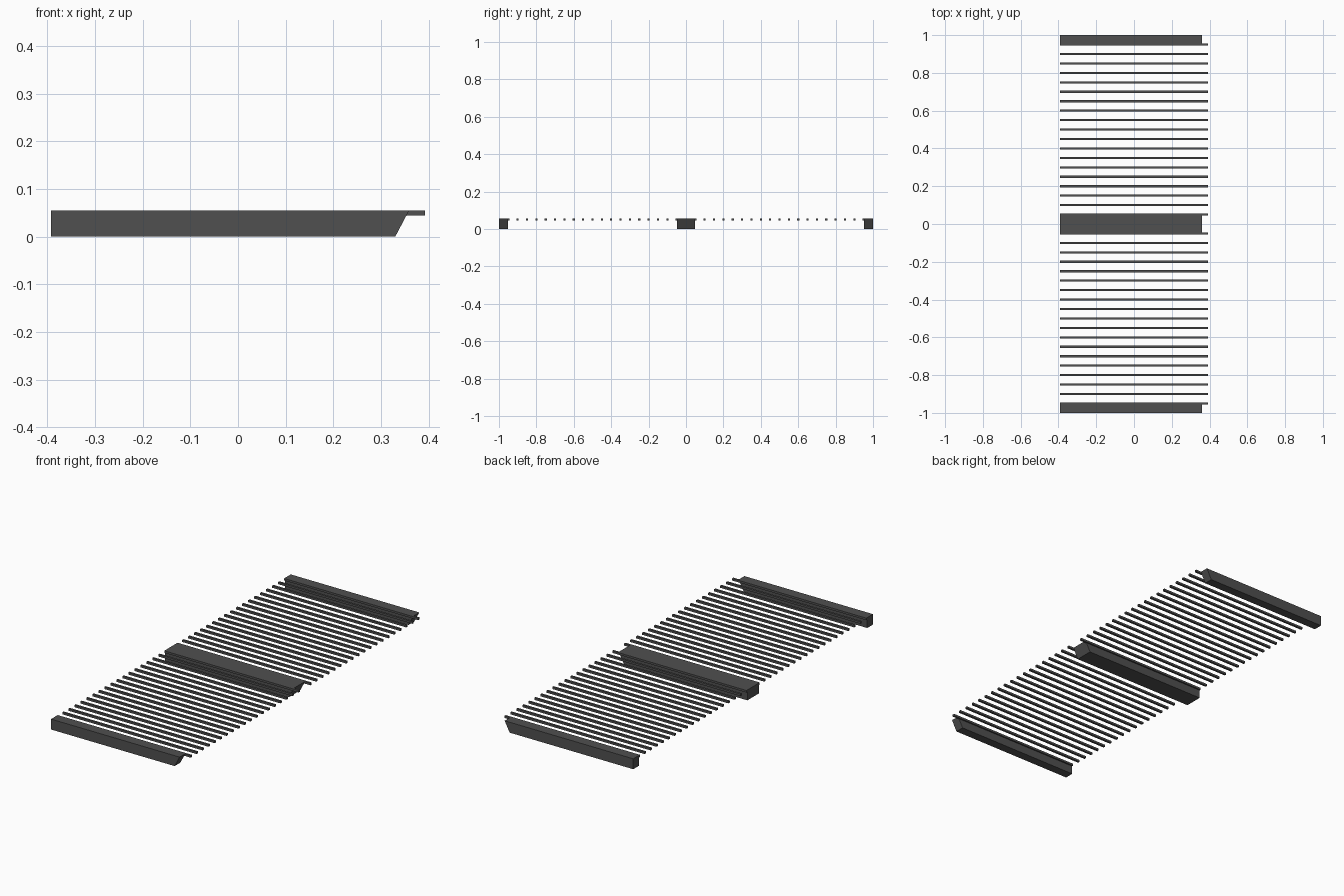
import bpy, bmesh

if "Cube" in bpy.data.objects:
    bpy.data.objects.remove(bpy.data.objects["Cube"])

X = 0.392      # half length of the bars
TOP = 0.055    # overall height
BAR = 0.011    # bar thickness

mat = bpy.data.materials.new("dark grey")
mat.diffuse_color = (0.08, 0.08, 0.08, 1)
mat.use_nodes = True
mat.node_tree.nodes["Principled BSDF"].inputs["Base Color"].default_value = mat.diffuse_color


def extrude_profile(name, profile, y0, y1):
    """Extrude an x-z profile along y."""
    bm = bmesh.new()
    face = bm.faces.new([bm.verts.new((x, y0, z)) for x, z in profile])
    res = bmesh.ops.extrude_face_region(bm, geom=[face])
    verts = [v for v in res["geom"] if isinstance(v, bmesh.types.BMVert)]
    bmesh.ops.translate(bm, verts=verts, vec=(0, y1 - y0, 0))
    bmesh.ops.recalc_face_normals(bm, faces=bm.faces[:])
    me = bpy.data.meshes.new(name)
    bm.to_mesh(me)
    bm.free()
    me.materials.append(mat)
    ob = bpy.data.objects.new(name, me)
    bpy.context.collection.objects.link(ob)
    return ob


beam = [(-X, 0), (0.33, 0), (0.359, TOP), (-X, TOP)]
rod = [(-X, TOP - BAR), (X, TOP - BAR), (X, TOP), (-X, TOP)]

# two identical grate panels side by side
for label, start in (("front", -1.0), ("back", 0.0)):
    # support beams along both panel edges, with a slanted end
    extrude_profile(label + "_panel_beam_a", beam, start, start + 0.048)
    extrude_profile(label + "_panel_beam_b", beam, start + 0.952, start + 1.0)
    # thin grate bars
    bars = extrude_profile(label + "_panel_bars", rod, start + 0.05 - BAR / 2, start + 0.05 + BAR / 2)
    arr = bars.modifiers.new("repeat", 'ARRAY')
    arr.count = 19
    arr.use_relative_offset = False
    arr.use_constant_offset = True
    arr.constant_offset_displace = (0, 0.05, 0)
